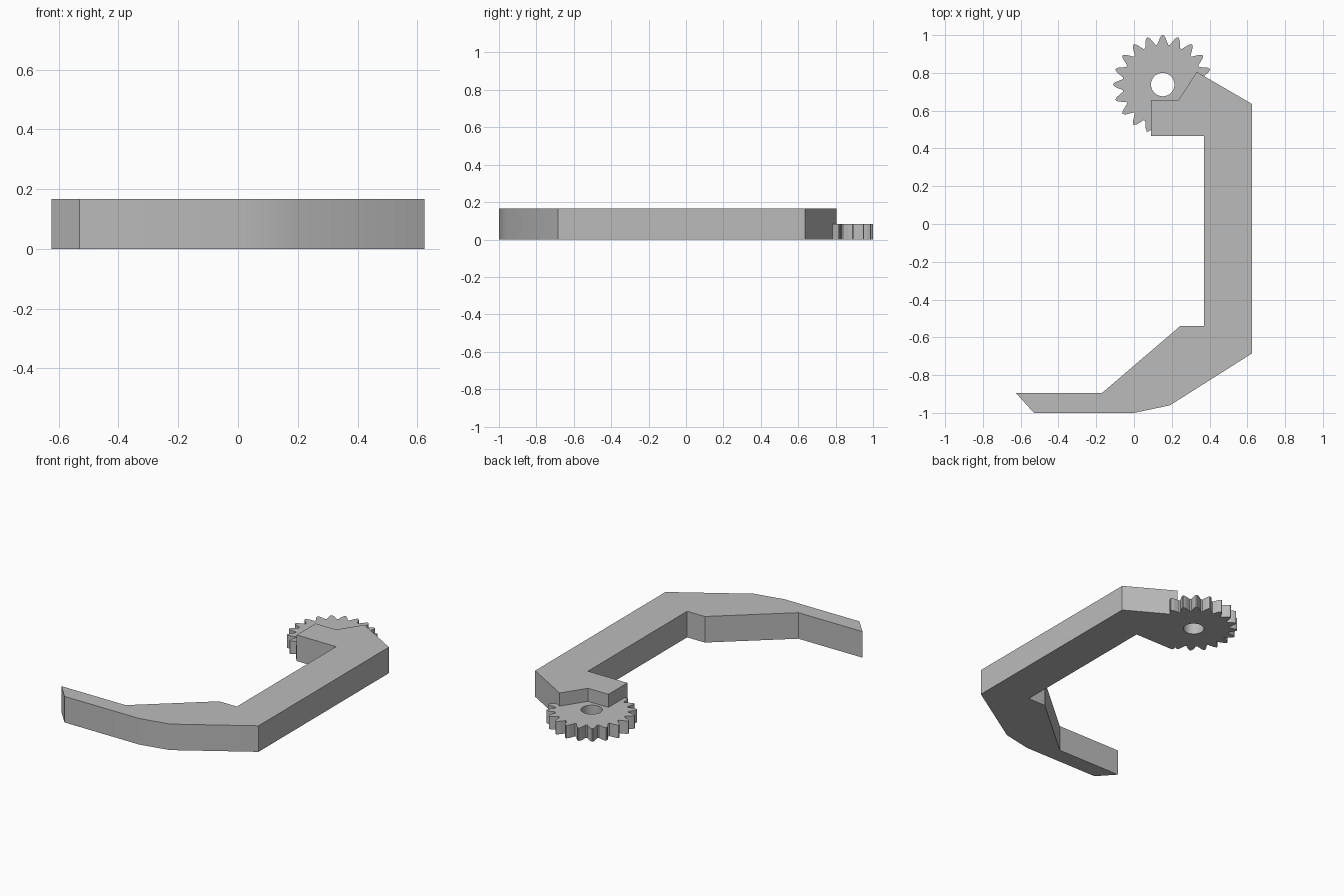
import bpy
import bmesh
from math import cos, sin, radians, tau

cube = bpy.data.objects.get("Cube")
if cube:
    bpy.data.objects.remove(cube, do_unlink=True)

grey = bpy.data.materials.new("plain_grey")
grey.use_nodes = True
COLOUR = (0.5, 0.5, 0.5, 1)
grey.diffuse_color = COLOUR
grey.node_tree.nodes["Principled BSDF"].inputs["Base Color"].default_value = COLOUR


def finish(name, bm):
    """Turn a bmesh into a named, shaded object."""
    bmesh.ops.recalc_face_normals(bm, faces=bm.faces)
    mesh = bpy.data.meshes.new(name)
    bm.to_mesh(mesh)
    bm.free()
    mesh.materials.append(grey)
    obj = bpy.data.objects.new(name, mesh)
    bpy.context.collection.objects.link(obj)
    bpy.ops.object.select_all(action="DESELECT")
    obj.select_set(True)
    bpy.context.view_layer.objects.active = obj
    bpy.ops.object.shade_smooth_by_angle(angle=radians(30))
    return obj


def extrude_outline(name, loops, height):
    """Fill an outline, with optional holes, and raise it from the floor."""
    bm = bmesh.new()
    edges = []
    for loop in loops:
        verts = [bm.verts.new((x, y, 0)) for x, y in loop]
        edges += [bm.edges.new((v, verts[i - 1])) for i, v in enumerate(verts)]
    if len(loops) == 1:
        bm.faces.new(verts)
    else:
        bmesh.ops.triangle_fill(bm, edges=edges, use_beauty=True, normal=(0, 0, 1))
    top = bmesh.ops.extrude_face_region(bm, geom=bm.faces[:], use_keep_orig=True)
    raised = [g for g in top["geom"] if isinstance(g, bmesh.types.BMVert)]
    bmesh.ops.translate(bm, verts=raised, vec=(0, 0, height))
    return finish(name, bm)


# Bent gripper arm with its finger tip
arm = [(-0.625, -0.895), (-0.53, -1), (0, -1), (0.19, -0.96),
       (0.625, -0.685), (0.625, 0.635), (0.333, 0.805), (0.235, 0.657),
       (0.09, 0.657), (0.09, 0.465), (0.37, 0.465), (0.37, -0.54),
       (0.245, -0.54), (-0.17, -0.895)]
extrude_outline("gripper_arm", [arm], 0.167)

# Drive gear with a round bore, half as thick as the arm
CX, CY, TEETH = 0.152, 0.738, 20


def polar(radius, angle):
    return CX + radius * cos(angle), CY + radius * sin(angle)


# One tooth: (angle in degrees from its middle, radius)
flank = [(7.8, 0.213), (4.6, 0.237), (2.8, 0.252), (0.7, 0.262)]
tooth = [(-a, r) for a, r in flank] + flank[::-1]
teeth = [polar(r, i * tau / TEETH + radians(a))
         for i in range(TEETH) for a, r in tooth]
bore = [polar(0.062, i * tau / 32) for i in range(32)]
extrude_outline("drive_gear", [teeth, bore], 0.083)
